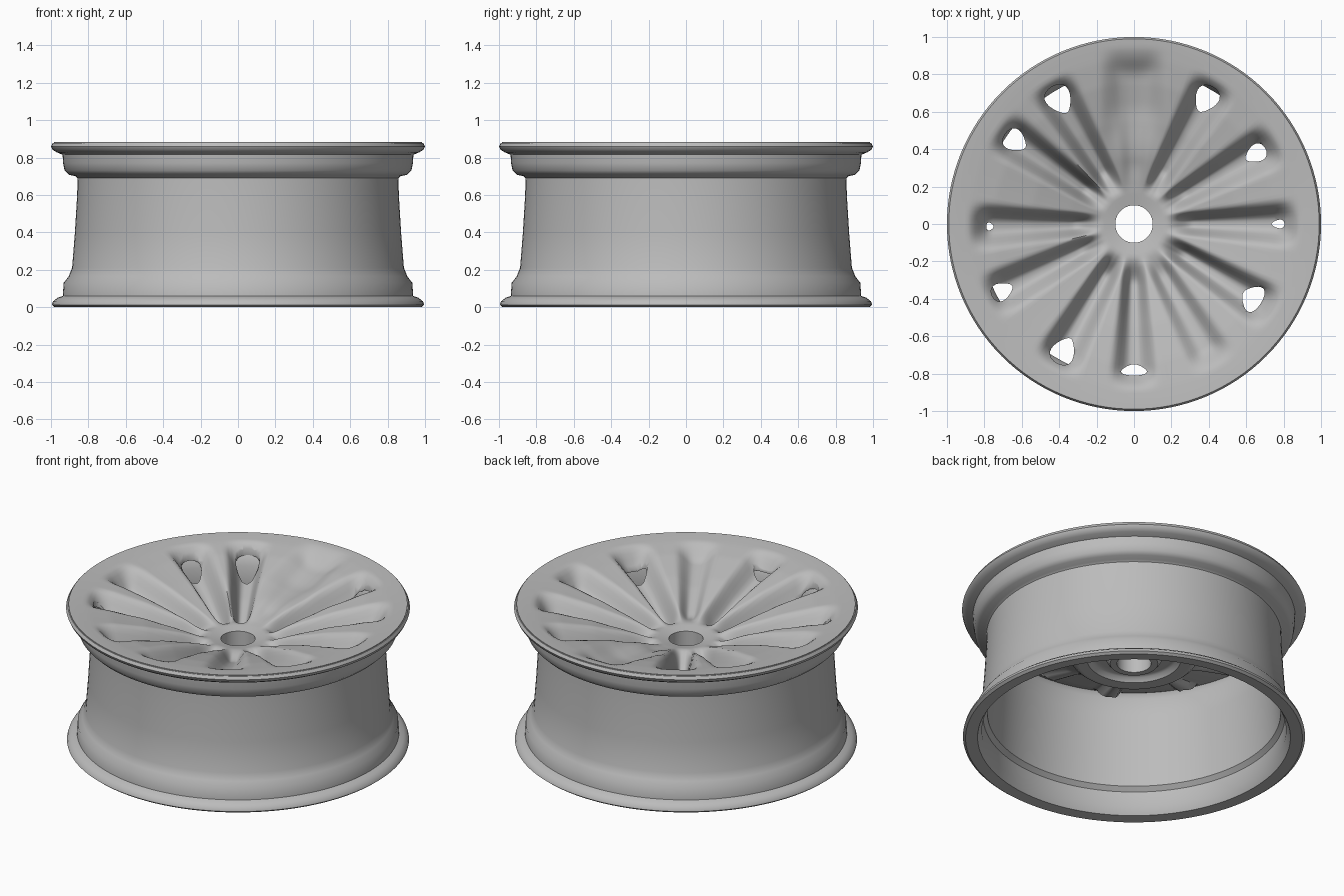
import bpy, bmesh, math
from mathutils import Matrix, Vector

old = bpy.data.objects.get("Cube")
if old:
    bpy.data.objects.remove(old, do_unlink=True)

alloy = bpy.data.materials.new("grey alloy")
alloy.use_nodes = True
grey = (0.5, 0.5, 0.5, 1)
alloy.diffuse_color = grey
alloy.node_tree.nodes["Principled BSDF"].inputs["Base Color"].default_value = grey


def finish(name, bm):
    bmesh.ops.recalc_face_normals(bm, faces=bm.faces)
    mesh = bpy.data.meshes.new(name)
    bm.to_mesh(mesh)
    bm.free()
    obj = bpy.data.objects.new(name, mesh)
    bpy.context.collection.objects.link(obj)
    mesh.materials.append(alloy)
    return obj


def smooth(obj, angle):
    bpy.ops.object.select_all(action='DESELECT')
    obj.select_set(True)
    bpy.context.view_layer.objects.active = obj
    bpy.ops.object.shade_smooth_by_angle(angle=math.radians(angle))


def lookup(profile, r):
    """Height of a profile at radius r, straight between its points."""
    for (r0, z0), (r1, z1) in zip(profile, profile[1:]):
        if r <= r1:
            return z0 + (z1 - z0) * max(0, (r - r0) / (r1 - r0))
    return profile[-1][1]


def ease(a, b, x):
    t = min(1, max(0, (x - a) / (b - a)))
    return t * t * (3 - 2 * t)


# Barrel: closed section spun about the axle
section = [(0.91, 0.005), (0.98, 0), (0.995, 0.012), (0.99, 0.03), (0.965, 0.05),
           (0.937, 0.06), (0.932, 0.13), (0.905, 0.165), (0.887, 0.21), (0.872, 0.4),
           (0.86, 0.6), (0.858, 0.69), (0.87, 0.7), (0.905, 0.708), (0.927, 0.73),
           (0.935, 0.77), (0.938, 0.815), (0.97, 0.828), (0.992, 0.842), (1, 0.86),
           (0.99, 0.878), (0.97, 0.878), (0.88, 0.83), (0.827, 0.74), (0.83, 0.6),
           (0.853, 0.17), (0.878, 0.145), (0.885, 0.05)]
bm = bmesh.new()
ring = [bm.verts.new((r, 0, z)) for r, z in section]
edges = [bm.edges.new((a, b)) for a, b in zip(ring, ring[1:] + ring[:1])]
bmesh.ops.spin(bm, geom=ring + edges, cent=(0, 0, 0), axis=(0, 0, 1),
               angle=math.tau, steps=128)
bmesh.ops.remove_doubles(bm, verts=bm.verts, dist=0.0005)
smooth(finish("rim_barrel", bm), 40)

# Spoke valleys: angle, depth, window radius, window half length, half width
valleys = [(0, .12, .77, .035, .022), (30, .13, .75, .06, .045),
           (60, .15, .77, .075, .06), (90, .02, 0, 0, 0),
           (121, .15, .775, .08, .065), (145, .14, .775, .065, .055),
           (181, .12, .77, .02, .02), (207, .12, .79, .06, .045),
           (241, .15, .775, .075, .06), (270, .11, .78, .03, .065),
           (300, .07, 0, 0, 0), (328, .13, .745, .055, .07)]
front = [(0.1, .66), (.2, .68), (.35, .735), (.55, .80), (.75, .85), (.88, .872),
         (.95, .88), (.985, .883)]
back = [(.1, .5), (.15, .5), (.17, .56), (.25, .56), (.27, .53), (.36, .53),
        (.4, .6), (.55, .69), (.76, .755), (.84, .79), (.95, .845), (.985, .865)]


def front_height(x, y):
    r = math.hypot(x, y)
    a = math.atan2(y, x)
    z = lookup(front, r)
    for deg, depth, *_ in valleys:
        d = a - math.radians(deg)
        off = abs(r * math.sin(d))
        if math.cos(d) > 0:
            width = 0.035 + 0.125 * r
            reach = ease(0.17, 0.33, r) * (1 - ease(0.76, 0.89, r))
            z -= depth * reach * (1 - ease(0.15 * width, width, off))
    # Broad shallow pad at the valve position
    pad = (1 - ease(.07, .19, abs(x))) * ease(.35, .65, y) * (1 - ease(.8, .95, y))
    return z - 0.045 * pad


# Spoked face: polar grid dished by the profile, thickened to the back profile
bm = bmesh.new()
segs, rows = 240, 46
grid = []
for i in range(rows + 1):
    r = 0.1 + 0.885 * i / rows
    line = []
    for j in range(segs):
        a = math.tau * j / segs
        x, y = r * math.cos(a), r * math.sin(a)
        z = front_height(x, y)
        low = min(lookup(back, r), z - 0.015)
        line.append((bm.verts.new((x, y, z)), bm.verts.new((x, y, low))))
    grid.append(line)
for j in range(segs):
    k = (j + 1) % segs
    for p, q in zip(grid, grid[1:]):
        bm.faces.new((p[j][0], q[j][0], q[k][0], p[k][0]))
        bm.faces.new((p[j][1], p[k][1], q[k][1], q[j][1]))
    for edge in (grid[0], grid[-1]):
        bm.faces.new((edge[j][0], edge[k][0], edge[k][1], edge[j][1]))
face = finish("spoked_face", bm)

# Windows: rounded cutters, wider toward the rim
bm = bmesh.new()
for deg, depth, radius, length, width in valleys:
    if not length:
        continue
    spin = Matrix.Rotation(math.radians(deg), 4, 'Z')
    outline = []
    for i in range(24):
        t = math.tau * i / 24
        u = math.cos(t)
        outline.append(bm.verts.new(spin @ Vector(
            (radius + length * u, width * math.sin(t) * (1 + 0.4 * u), 0.4))))
    base = bm.faces.new(outline)
    top = bmesh.ops.extrude_face_region(bm, geom=[base])["geom"]
    bmesh.ops.translate(bm, vec=(0, 0, 0.7),
                        verts=[v for v in top if isinstance(v, bmesh.types.BMVert)])
cutter = finish("window_cutter", bm)
cutter.hide_render = True
cut = face.modifiers.new("windows", 'BOOLEAN')
cut.operation = 'DIFFERENCE'
cut.solver = 'EXACT'
cut.object = cutter
bpy.context.view_layer.objects.active = face
bpy.ops.object.modifier_apply(modifier=cut.name)
bpy.data.objects.remove(cutter, do_unlink=True)
smooth(face, 50)
